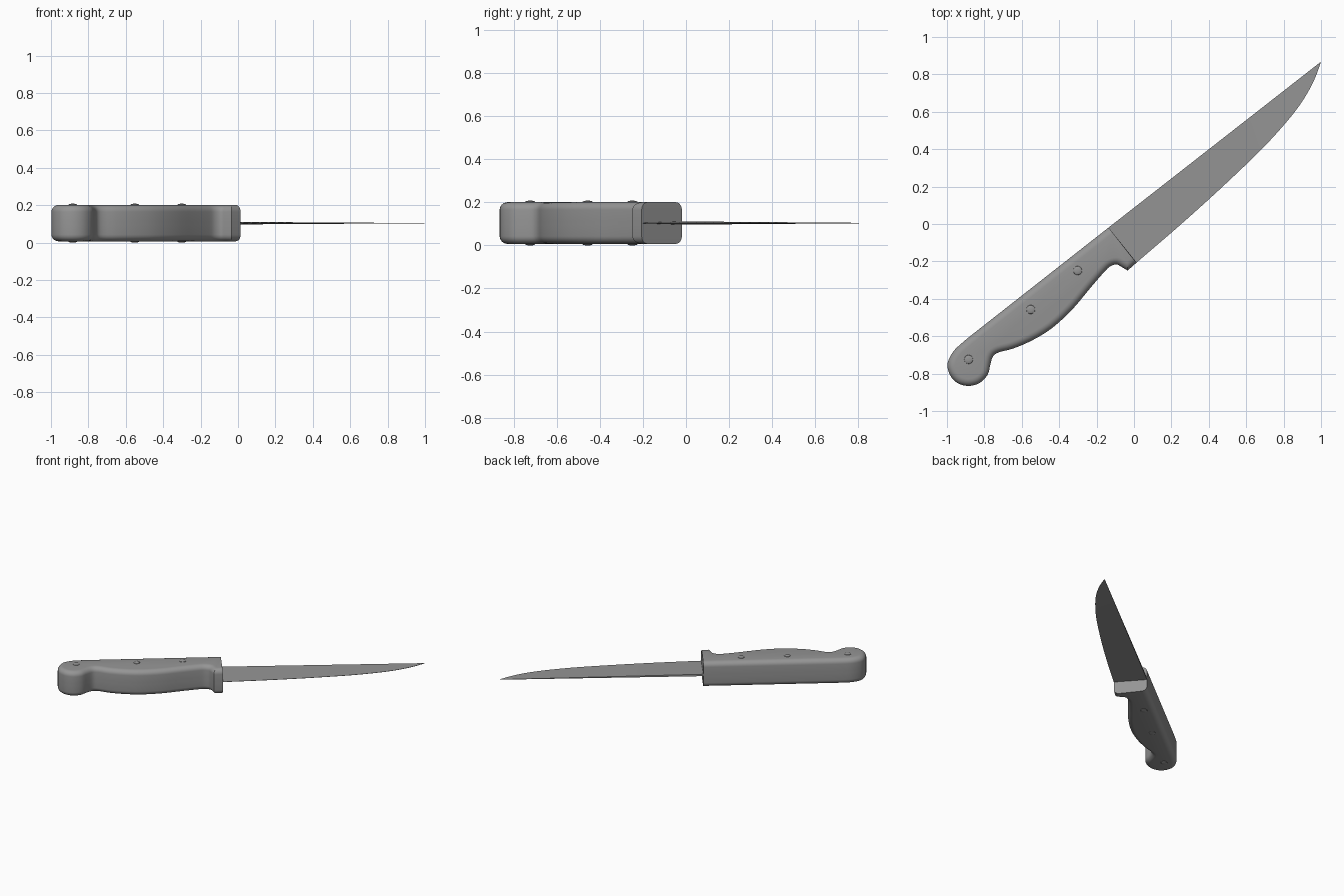
import bpy, bmesh
from math import sin, cos, pi
from mathutils import Vector

if "Cube" in bpy.data.objects:
    bpy.data.objects.remove(bpy.data.objects["Cube"])

MID = 0.104      # height of the blade plane
HALF = 0.097     # half thickness of the handle
TANG = 0.008     # half thickness of the tang

FRONT_TOP, HEEL, TOE = (-0.136, -0.019), (0.014, -0.206), (-0.034, -0.249)
TIP = (1.0, 0.868)

grey = bpy.data.materials.new("dark_grey")
grey.diffuse_color = (0.3, 0.3, 0.3, 1)
grey.use_nodes = True
grey.node_tree.nodes["Principled BSDF"].inputs["Base Color"].default_value = grey.diffuse_color


def spline(pts, steps):
    """Smooth curve through the points."""
    p = [Vector(q) for q in pts]
    p = [2 * p[0] - p[1]] + p + [2 * p[-1] - p[-2]]
    out = []
    for a, b, c, d in zip(p, p[1:], p[2:], p[3:]):
        for i in range(steps):
            t = i / steps
            out.append(0.5 * (2 * b + (c - a) * t + (2 * a - 5 * b + 4 * c - d) * t * t
                              + (3 * b - a - 3 * c + d) * t ** 3))
    return out + [p[-2]]


def inset(pts, d):
    """Move an open chain to its left; the ends slide along the flat handle front."""
    nrm = [Vector((a.y - b.y, b.x - a.x)).normalized() for a, b in zip(pts, pts[1:])]
    out = []
    for i, p in enumerate(pts):
        m, n = nrm[max(i - 1, 0)], nrm[min(i, len(nrm) - 1)]
        out.append(p + (m + n) * d / (1 + m.dot(n)))
    return out


def loft(rings):
    """Solid through stacked rings of (outline, height)."""
    bm = bmesh.new()
    vs = [[bm.verts.new((p[0], p[1], z)) for p in ring] for ring, z in rings]
    bm.faces.new(vs[0][::-1])
    bm.faces.new(vs[-1])
    n = len(vs[0])
    for lo, hi in zip(vs, vs[1:]):
        for i in range(n):
            j = (i + 1) % n
            bm.faces.new((lo[i], lo[j], hi[j], hi[i]))
    return bm


def finish(name, bm, loc=(0, 0, MID), angle=0.6):
    bmesh.ops.recalc_face_normals(bm, faces=bm.faces[:])
    me = bpy.data.meshes.new(name)
    bm.to_mesh(me)
    bm.free()
    me.materials.append(grey)
    ob = bpy.data.objects.new(name, me)
    ob.location = loc
    bpy.context.collection.objects.link(ob)
    bpy.ops.object.select_all(action='DESELECT')
    ob.select_set(True)
    bpy.context.view_layer.objects.active = ob
    bpy.ops.object.shade_smooth_by_angle(angle=angle)
    return ob


# Handle outline: spine, round pommel, belly, finger guard
curve = spline([(-0.851, -0.58), (-0.91, -0.628), (-0.965, -0.68), (-0.997, -0.745),
                (-0.985, -0.805), (-0.945, -0.85), (-0.885, -0.866), (-0.825, -0.85),
                (-0.782, -0.805), (-0.768, -0.75), (-0.753, -0.706), (-0.72, -0.685),
                (-0.65, -0.667), (-0.55, -0.625), (-0.44, -0.558), (-0.33, -0.457),
                (-0.236, -0.345), (-0.157, -0.254), (-0.125, -0.225), (-0.093, -0.216),
                (-0.07, -0.227)], 3)
outline = [Vector(FRONT_TOP)] + curve + [Vector(TOE), Vector(HEEL)]

# Handle scales: outer rim rounded except at the flat front end, mirrored below
rings = [(outline, TANG)]
for k in range(7):
    a = k / 6 * pi / 2
    rings.append((inset(outline, 0.038 * (1 - cos(a))), HALF - 0.036 * (1 - sin(a))))
scales = finish("handle_scales", loft(rings))
mirror = scales.modifiers.new("Mirror", 'MIRROR')
mirror.use_axis = (False, False, True)
mirror.use_mirror_merge = False

# Tang sandwiched between the scales
finish("tang", loft([(outline, -TANG), (outline, TANG)]))

# Blade: wedge from thick straight spine to thin curved cutting edge
edge = spline([HEEL, (0.244, -0.008), (0.457, 0.184), (0.671, 0.388), (0.804, 0.532),
               (0.885, 0.634), (0.938, 0.719), (0.972, 0.79), TIP], 5)
bm = bmesh.new()
rows = []
a, b = Vector(FRONT_TOP), Vector(TIP)
for p in edge[:-1]:
    t = (p.x - HEEL[0]) / (TIP[0] - HEEL[0])
    s = a.lerp(b, t)
    h = 0.007 * (1 - t) + 0.0005
    rows.append([bm.verts.new((s.x, s.y, h)), bm.verts.new((p.x, p.y, 0.0008)),
                 bm.verts.new((p.x, p.y, -0.0008)), bm.verts.new((s.x, s.y, -h))])
for r, q in zip(rows, rows[1:]):
    for i in range(4):
        j = (i + 1) % 4
        bm.faces.new((r[i], r[j], q[j], q[i]))
bm.faces.new(rows[0])
tip = bm.verts.new((TIP[0], TIP[1], 0))
for i in range(4):
    bm.faces.new((rows[-1][i], rows[-1][(i + 1) % 4], tip))
finish("blade", bm)

# Rivets running through the handle with shallow domed heads
dome = [(0.024, 0.0965), (0.0225, 0.1), (0.017, 0.1025), (0.008, MID)]
profile = [(r, -z) for r, z in dome[::-1]] + dome
for n, (x, y) in enumerate([(-0.884, -0.724), (-0.552, -0.457), (-0.301, -0.249)], 1):
    rings = [([(r * cos(k * pi / 12), r * sin(k * pi / 12)) for k in range(24)], z)
             for r, z in profile]
    finish(f"rivet_{n}", loft(rings), (x, y, MID))
